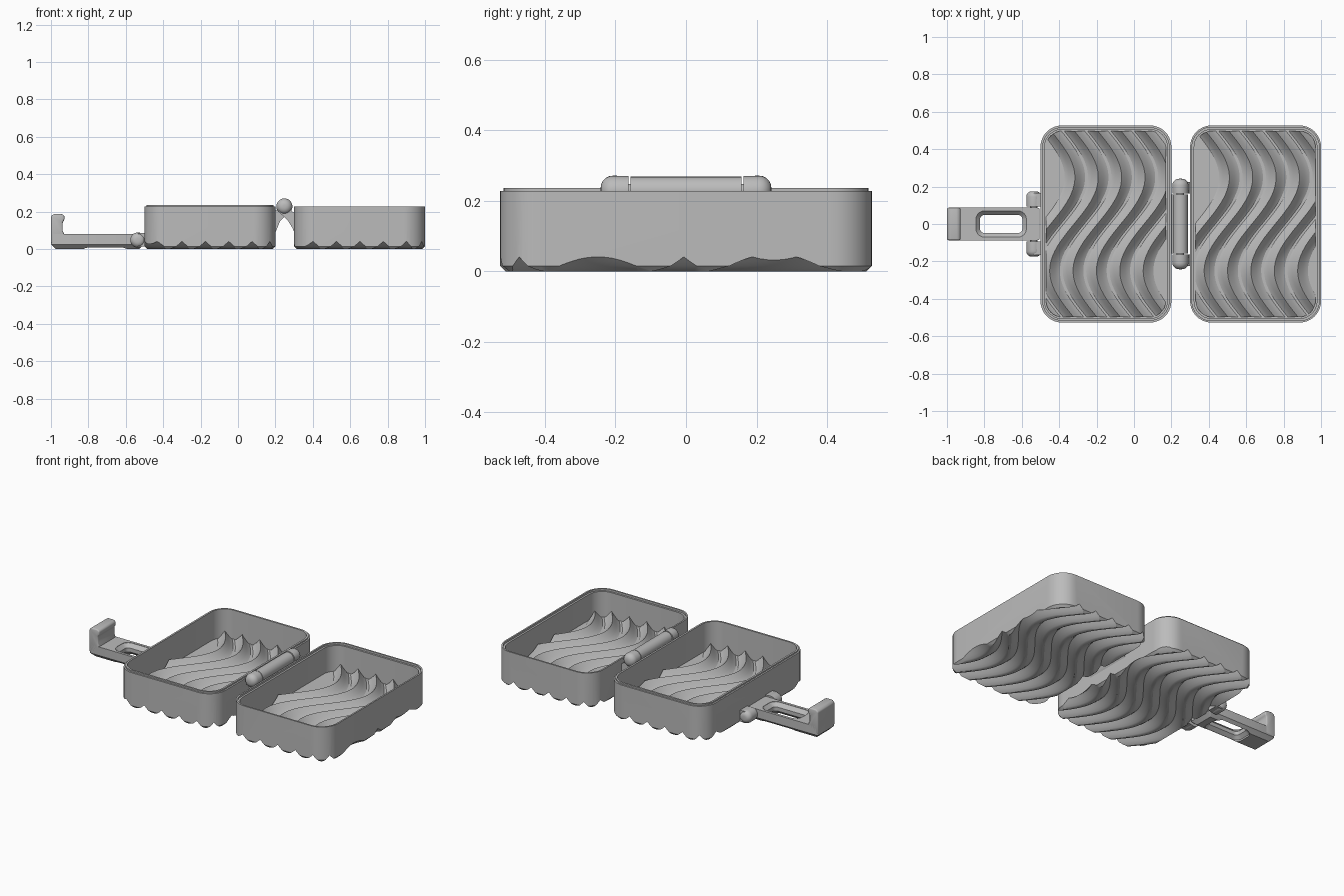
import bpy, bmesh, math
from mathutils import Vector

if "Cube" in bpy.data.objects:
    bpy.data.objects.remove(bpy.data.objects["Cube"])

grey = bpy.data.materials.new("plain_grey")
grey.use_nodes = True
grey.diffuse_color = (0.5, 0.5, 0.5, 1)
grey.node_tree.nodes["Principled BSDF"].inputs["Base Color"].default_value = (0.5, 0.5, 0.5, 1)


def finish(bm, name):
    bmesh.ops.recalc_face_normals(bm, faces=bm.faces[:])
    mesh = bpy.data.meshes.new(name)
    bm.to_mesh(mesh)
    bm.free()
    mesh.materials.append(grey)
    obj = bpy.data.objects.new(name, mesh)
    bpy.context.collection.objects.link(obj)
    return obj


def skin(bm, loops):
    """Join equal-length loops of points into a closed solid."""
    rings = [[bm.verts.new(p) for p in loop] for loop in loops]
    n = len(rings[0])
    for a, b in zip(rings, rings[1:]):
        for i in range(n):
            j = (i + 1) % n
            bm.faces.new((a[i], a[j], b[j], b[i]))
    bm.faces.new(rings[0])
    bm.faces.new(rings[-1])


def rounded_loft(name, cx, hx, hy, radius, rings, steps=10):
    """Stack rounded rectangles; each ring is (inset, z)."""
    loops = []
    for inset, z in rings:
        r = max(radius - inset, 0.004)
        loop = []
        for q, (sx, sy) in enumerate(((1, 1), (-1, 1), (-1, -1), (1, -1))):
            for k in range(steps + 1):
                a = (q + k / steps) * math.pi / 2
                loop.append((cx + sx * (hx - inset - r) + r * math.cos(a),
                             sy * (hy - inset - r) + r * math.sin(a), z))
        loops.append(loop)
    bm = bmesh.new()
    skin(bm, loops)
    return finish(bm, name)


def extrude_y(name, profile, y0, y1, bevel=0.0):
    bm = bmesh.new()
    skin(bm, [[(x, y, z) for x, z in profile] for y in (y0, y1)])
    obj = finish(bm, name)
    if bevel:
        mod = obj.modifiers.new("soft_edges", "BEVEL")
        mod.width, mod.segments = bevel, 3
        apply(obj, mod)
    return obj


def apply(obj, mod):
    bpy.context.view_layer.objects.active = obj
    bpy.ops.object.modifier_apply(modifier=mod.name)


def boolean(obj, other, operation):
    mod = obj.modifiers.new("cut", "BOOLEAN")
    mod.solver, mod.operation, mod.object = "EXACT", operation, other
    apply(obj, mod)
    bpy.data.objects.remove(other)


def smooth(obj, angle=30):
    bpy.ops.object.select_all(action="DESELECT")
    obj.select_set(True)
    bpy.context.view_layer.objects.active = obj
    bpy.ops.object.shade_smooth_by_angle(angle=math.radians(angle))


def wavy_bars(name, offsets, cx, foot, base, height):
    """Cusped bars that follow one sine wave along y."""
    bm = bmesh.new()
    w = 0.058
    section = [(-w, foot)]
    for k in range(-4, 5):
        u = k / 4
        section.append((u * w, base + height * (1 - abs(u)) ** 1.3))
    section.append((w, foot))
    for off in offsets:
        loops = []
        for s in range(49):
            y = -0.56 + 1.12 * s / 48
            x = cx + off + 0.13 * math.sin(2 * math.pi * y)
            loops.append([(x + u, y, z) for u, z in section])
        skin(bm, loops)
    return finish(bm, name)


# Trays: chamfered shells with wavy ridges inside and matching grooves below
FLOOR, HX, HY, R = 0.05, 0.35, 0.527, 0.115


def tray(name, cx, phase, lip):
    shell = rounded_loft(name, cx, HX, HY, R, [
        (0.015, 0), (0, 0.015), (0, 0.227), (0.01, 0.227), (0.01, lip),
        (0.022, lip), (0.022, FLOOR)])
    offsets = [phase + 0.125 * k for k in range(-5, 6)]
    ridges = wavy_bars("ridges", [o for o in offsets if abs(o) < 0.38], cx,
                       0.035, FLOOR - 0.002, 0.052)
    inside = rounded_loft("inside", cx, HX - 0.03, HY - 0.03, R - 0.03,
                          [(0, 0), (0, 0.2)])
    boolean(ridges, inside, "INTERSECT")
    boolean(shell, ridges, "UNION")
    grooves = wavy_bars("grooves", offsets, cx, -0.03, -0.002, 0.043)
    boolean(shell, grooves, "DIFFERENCE")
    smooth(shell)


tray("base_tray", -0.15, -0.046, 0.236)
tray("lid_tray", 0.65, -0.02, 0.215)


def barrel(name, cx, cz, r, y0, y1, round0=0.0, round1=0.0):
    """Cylinder along y with optional rounded ends."""
    stations = []
    for y, rd, d in ((y0, round0, 1), (y1, round1, -1)):
        part = [(y, r)]
        if rd:
            part = [(y + d * rd * (1 - math.cos(t * math.pi / 10)),
                     r - rd + rd * math.sin(t * math.pi / 10) + 0.001)
                    for t in range(6)]
        stations += part if d > 0 else part[::-1]
    bm = bmesh.new()
    skin(bm, [[(cx + q * math.cos(a), y, cz + q * math.sin(a))
               for a in (2 * math.pi * i / 28 for i in range(28))]
              for y, q in stations])
    smooth(finish(bm, name), 40)


# Hinge: middle knuckle on the base, outer knuckles on the lid
HINGE_X, HINGE_Z = 0.248, 0.228
barrel("hinge_middle", HINGE_X, HINGE_Z, 0.04, -0.157, 0.157)
extrude_y("hinge_middle_arm", [(0.195, 0.08), (0.205, 0.1), (0.225, 0.15), (0.265, 0.19),
                               (0.25, 0.235), (0.21, 0.215), (0.195, 0.2)], -0.157, 0.157)
for side, label in ((-1, "front"), (1, "back")):
    a, b = sorted((side * 0.163, side * 0.242))
    barrel(f"hinge_{label}_knuckle", HINGE_X, HINGE_Z, 0.042, a, b,
           0.035 if side < 0 else 0, 0.035 if side > 0 else 0)
    a, b = sorted((side * 0.163, side * 0.225))
    extrude_y(f"hinge_{label}_arm", [(0.216, 0.2), (0.265, 0.155), (0.29, 0.115), (0.305, 0.08),
                                     (0.305, 0.19), (0.285, 0.205), (0.25, 0.235)], a, b)
barrel("hinge_pin", HINGE_X, HINGE_Z, 0.02, -0.2, 0.2)

# Clasp: pivot knuckles on the base tray
for side, label in ((-1, "front"), (1, "back")):
    a, b = sorted((side * 0.093, side * 0.175))
    barrel(f"clasp_{label}_knuckle", -0.535, 0.048, 0.04, a, b,
           0.03 if side < 0 else 0, 0.03 if side > 0 else 0)
    a, b = sorted((side * 0.093, side * 0.165))
    extrude_y(f"clasp_{label}_mount", [(-0.535, 0.01), (-0.49, 0.015), (-0.49, 0.085),
                                       (-0.535, 0.086)], a, b)
barrel("clasp_pin", -0.535, 0.048, 0.02, -0.13, 0.13)

# Clasp: arm with a slot and an upturned hook
arm = rounded_loft("clasp_arm", -0.752, 0.248, 0.087, 0.012, [
    (0.025, 0), (0, 0.025), (0, 0.08)], 4)
slot = rounded_loft("slot", -0.71, 0.135, 0.07, 0.045, [
    (0, -0.01), (0, 0.01), (0.022, 0.03), (0.022, 0.055), (0, 0.078), (0, 0.1)], 6)
boolean(arm, slot, "DIFFERENCE")
smooth(arm)
smooth(extrude_y("clasp_hook", [
    (-1, 0.03), (-1, 0.175), (-0.985, 0.188), (-0.942, 0.188), (-0.928, 0.178), (-0.928, 0.155),
    (-0.938, 0.143), (-0.938, 0.1), (-0.928, 0.078), (-0.928, 0.03)], -0.087, 0.087, 0.008))
